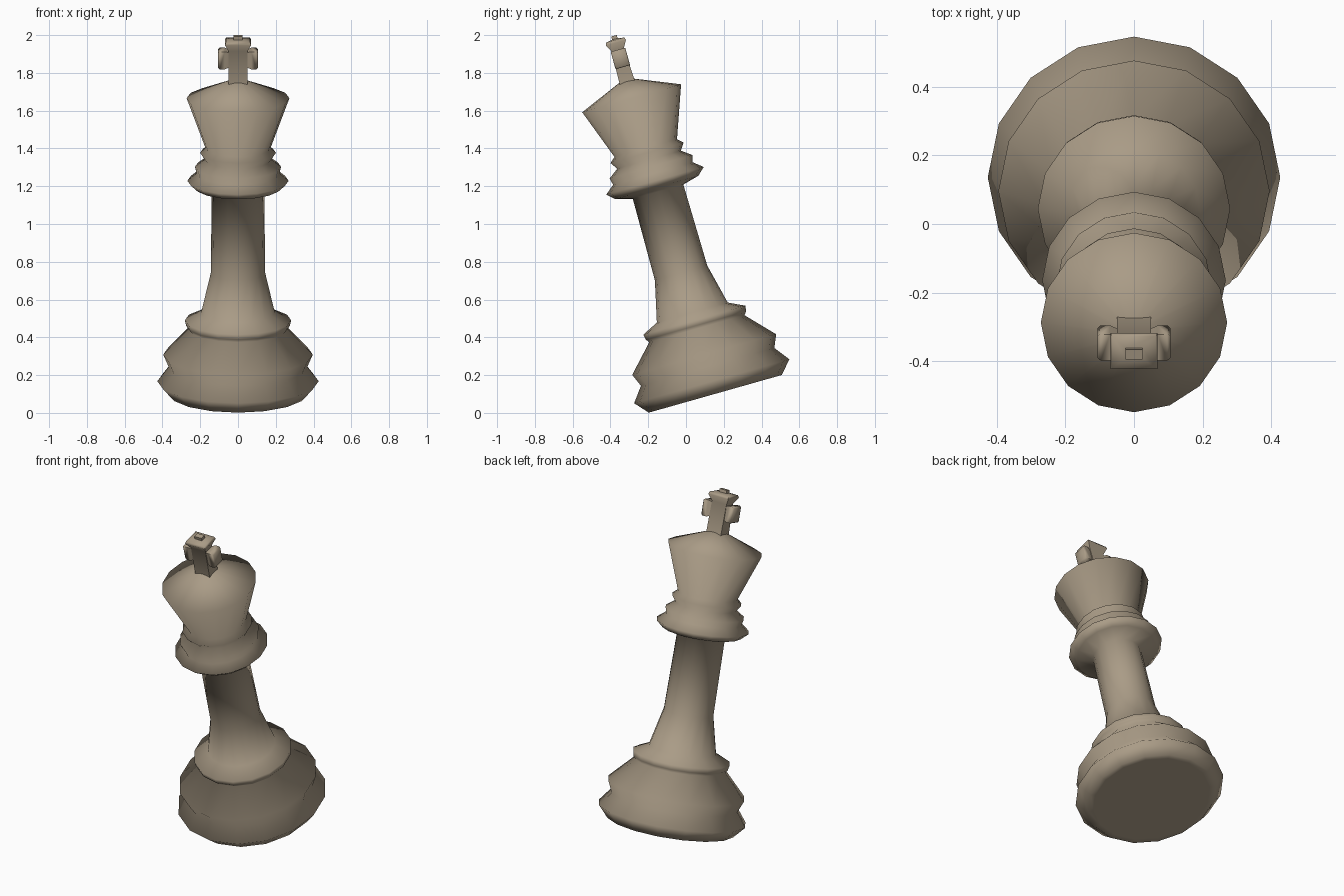
import bpy, bmesh, math
from mathutils import Matrix

if "Cube" in bpy.data.objects:
    bpy.data.objects.remove(bpy.data.objects["Cube"])

# Whole piece leans towards the front
LEAN = Matrix.Translation((0, 0.155, 0.101)) @ Matrix.Rotation(math.radians(15.8), 4, 'X')

# Dull brown stain
STAIN = bpy.data.materials.new("brown_stain")
STAIN.diffuse_color = (0.40, 0.33, 0.24, 1)
STAIN.use_nodes = True
STAIN.node_tree.nodes["Principled BSDF"].inputs["Base Color"].default_value = STAIN.diffuse_color


def finish(bm, name, angle):
    bmesh.ops.recalc_face_normals(bm, faces=bm.faces)
    mesh = bpy.data.meshes.new(name)
    bm.to_mesh(mesh)
    bm.free()
    mesh.materials.append(STAIN)
    ob = bpy.data.objects.new(name, mesh)
    bpy.context.collection.objects.link(ob)
    ob.matrix_world = LEAN
    bpy.ops.object.select_all(action='DESELECT')
    bpy.context.view_layer.objects.active = ob
    ob.select_set(True)
    bpy.ops.object.shade_smooth_by_angle(angle=math.radians(angle))
    return ob


def loft(bm, rings):
    """Join equal-length rings of points with quads and cap both ends."""
    loops = [[bm.verts.new(p) for p in ring] for ring in rings]
    n = len(loops[0])
    for a, b in zip(loops, loops[1:]):
        for i in range(n):
            j = (i + 1) % n
            bm.faces.new((a[i], a[j], b[j], b[i]))
    bm.faces.new(loops[0][::-1])
    bm.faces.new(loops[-1])


def lathe(name, profile, sides=16):
    bm = bmesh.new()
    angles = [math.tau * i / sides for i in range(sides)]
    loft(bm, [[(r * math.cos(a), r * math.sin(a), h) for a in angles] for r, h in profile])
    return finish(bm, name, 150)


def rect(a, b):
    return [(-a, -b), (a, -b), (a, b), (-a, b)]


# Turned body: stepped foot, shaft, collars and flared head
lathe("turned_body", [
    (0.335, 0.0), (0.366, 0.0), (0.427, 0.069), (0.367, 0.148), (0.396, 0.216),
    (0.262, 0.358), (0.275, 0.375), (0.281, 0.405), (0.195, 0.447),
    (0.144, 0.665), (0.139, 1.112), (0.228, 1.135), (0.268, 1.172),
    (0.219, 1.212), (0.228, 1.249), (0.175, 1.288), (0.201, 1.326),
    (0.172, 1.352), (0.272, 1.626), (0.03, 1.727),
])

# Upright of the finial, with flared cap and small nub
bm = bmesh.new()
upright = [(0.05, 0.042, 1.69), (0.05, 0.034, 1.895), (0.069, 0.055, 1.932),
           (0.064, 0.05, 1.946), (0.025, 0.015, 1.952), (0.025, 0.015, 1.97)]
loft(bm, [[(x, y, h) for x, y in rect(a, b)] for a, b, h in upright])
finish(bm, "finial_upright", 75)

# Side arms of the finial, mirrored left and right
bm = bmesh.new()
arm = [(0.03, 0.03, 0.04), (0.05, 0.032, 0.042), (0.07, 0.04, 0.048),
       (0.097, 0.04, 0.048), (0.106, 0.034, 0.042)]
for side in (-1, 1):
    loft(bm, [[(side * x, y, 1.845 + z) for y, z in rect(a, b)] for x, a, b in arm])
finish(bm, "finial_arms", 75)
